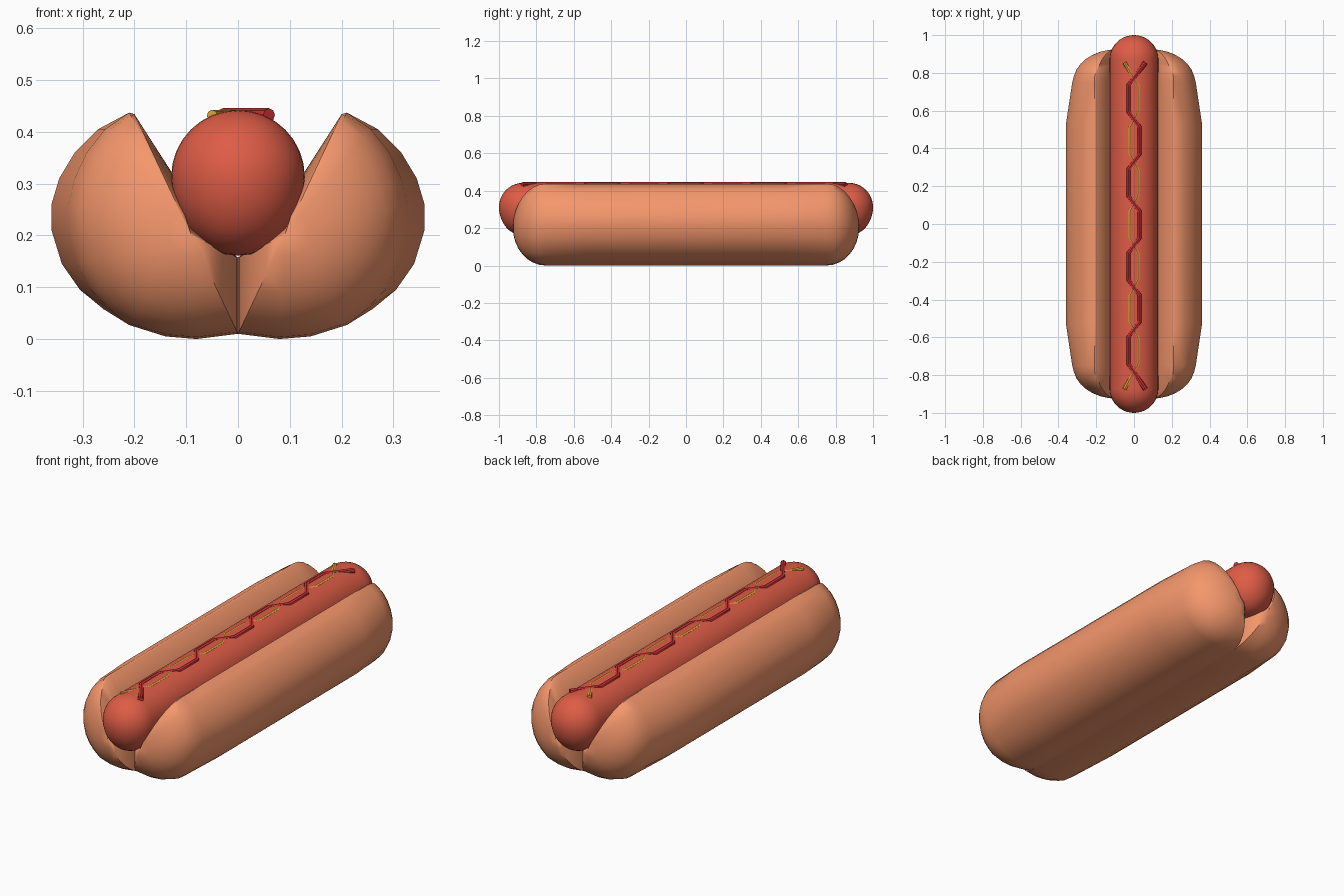
import bpy, bmesh, math

if "Cube" in bpy.data.objects:
    bpy.data.objects.remove(bpy.data.objects["Cube"])


def finish(obj, color, angle=40):
    mat = bpy.data.materials.new(obj.name + "_colour")
    mat.diffuse_color = (*color, 1)
    mat.use_nodes = True
    mat.node_tree.nodes["Principled BSDF"].inputs["Base Color"].default_value = mat.diffuse_color
    obj.data.materials.append(mat)
    bpy.ops.object.select_all(action='DESELECT')
    obj.select_set(True)
    bpy.context.view_layer.objects.active = obj
    bpy.ops.object.shade_smooth_by_angle(angle=math.radians(angle))


def loft(name, rings, start, end):
    """Skin closed rings and close both ends on a pole."""
    bm = bmesh.new()
    rows = [[bm.verts.new(p) for p in r] for r in rings]
    n = len(rows[0])
    for a, b in zip(rows, rows[1:]):
        for i in range(n):
            j = (i + 1) % n
            bm.faces.new((a[i], a[j], b[j], b[i]))
    for row, tip in ((rows[0], start), (rows[-1], end)):
        pole = bm.verts.new(tip)
        for i in range(n):
            bm.faces.new((row[i], row[(i + 1) % n], pole))
    bmesh.ops.recalc_face_normals(bm, faces=bm.faces)
    me = bpy.data.meshes.new(name)
    bm.to_mesh(me)
    bm.free()
    obj = bpy.data.objects.new(name, me)
    bpy.context.collection.objects.link(obj)
    return obj


# Bun: one half section (x, z), rounded at both ends, mirrored across x
section = [(0, .01), (.08, 0), (.14, .005), (.21, .027), (.26, .058), (.305, .095),
           (.34, .145), (.36, .21), (.36, .26), (.345, .31), (.315, .36),
           (.27, .405), (.21, .437), (.2, .434), (.13, .325), (.1, .235), (0, .157)]
cx, cz = .09, .2


def bun_ring(y, s, squeeze):
    ring = []
    for x, z in section:
        if x > .21:
            x = .21 + (x - .21) * squeeze
        ring.append((cx + (x - cx) * s, y, cz + (z - cz) * s))
    return ring


half = [(.53, 1, 1), (.75, 1, .78)]
for k in range(1, 8):
    t = math.radians(90 * k / 8)
    half.append((.75 + .175 * math.sin(t), math.cos(t), .75))
stations = [(-y, s, q) for y, s, q in reversed(half)] + half
bun = loft("bun", [bun_ring(*st) for st in stations], (cx, -.925, cz), (cx, .925, cz))
mirror = bun.modifiers.new("mirror", 'MIRROR')
mirror.use_mirror_merge = False
finish(bun, (.91, .31, .15), 45)

# Sausage: capsule with its underside pressed down into the bun
R, zc, N = .129, .313, 32
caps = [math.radians(90 * k / 10) for k in range(10)]
prof = [(.871 + R * math.sin(t), R * math.cos(t)) for t in caps]
prof = [(-y, r) for y, r in reversed(prof)] + prof
rings = []
for y, r in prof:
    ring = []
    for i in range(N):
        a = 2 * math.pi * i / N
        dz = r * math.sin(a)
        ring.append((r * math.cos(a), y, zc + (dz * 1.18 if dz < 0 else dz)))
    rings.append(ring)
sausage = loft("sausage", rings, (0, -1, zc), (0, 1, zc))
finish(sausage, (.73, .107, .061))


# Sauces: thin zigzag tubes lying along the top of the sausage
def sauce(name, points, z, radius, color):
    cu = bpy.data.curves.new(name, 'CURVE')
    cu.dimensions = '3D'
    cu.bevel_depth = radius
    cu.bevel_resolution = 2
    cu.use_fill_caps = True
    sp = cu.splines.new('POLY')
    sp.points.add(len(points) - 1)
    for p, (x, y) in zip(sp.points, points):
        p.co = (x, y, z, 1)
    tmp = bpy.data.objects.new(name + "_path", cu)
    bpy.context.collection.objects.link(tmp)
    bpy.context.view_layer.update()
    me = bpy.data.meshes.new_from_object(tmp.evaluated_get(bpy.context.evaluated_depsgraph_get()))
    bpy.data.objects.remove(tmp)
    obj = bpy.data.objects.new(name, me)
    obj.data.materials.clear()
    bpy.context.collection.objects.link(obj)
    finish(obj, color)


def zigzag(amp, tip):
    pts = [(tip, -.875)]
    side = -1 if tip > 0 else 1
    for k in range(7):
        mid = -.67 + k * .2225
        pts += [(side * amp, mid - .07), (side * amp, mid + .07)]
        side = -side
    return pts + [(tip, .855)]


sauce("ketchup", zigzag(.029, .06), .432, .0135, (.6, .03, .035))
sauce("mustard", zigzag(.02, -.05), .431, .0115, (.75, .38, .04))
